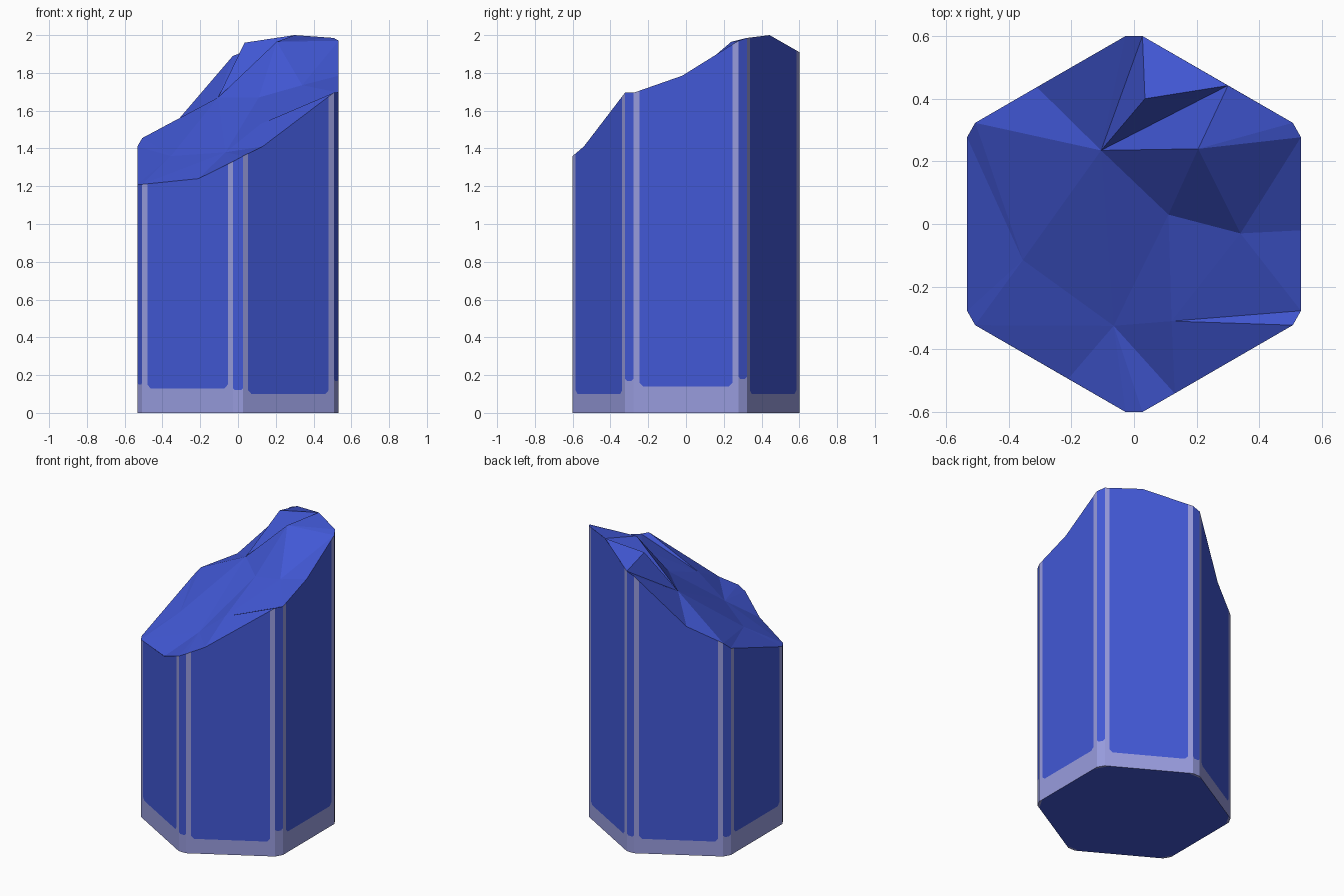
import bpy, bmesh
from mathutils import Vector

if "Cube" in bpy.data.objects:
    bpy.data.objects.remove(bpy.data.objects["Cube"])


def material(name, rgb):
    m = bpy.data.materials.new(name)
    m.diffuse_color = (*rgb, 1)
    m.use_nodes = True
    m.node_tree.nodes["Principled BSDF"].inputs["Base Color"].default_value = m.diffuse_color
    return m


# Rim of the hexagonal column, counter-clockwise (lower case), and peaks of the broken top (upper case)
points = {
    'a': (-.027, -.6, 1.33), 'b': (.027, -.6, 1.36), 'c': (.13, -.541, 1.41),
    'd': (.507, -.323, 1.695), 'e': (.533, -.277, 1.695), 'f': (.533, -.02, 1.785),
    'g': (.533, .277, 1.97), 'h': (.507, .323, 1.985), 'i': (.30, .442, 2.0),
    'j': (.027, .6, 1.91), 'k': (-.027, .6, 1.89), 'l': (-.31, .437, 1.56),
    'm': (-.507, .323, 1.455), 'n': (-.533, .277, 1.41), 'o': (-.533, -.277, 1.21),
    'p': (-.507, -.323, 1.21), 'q': (-.21, -.494, 1.24),
    'A': (-.105, .235, 1.67), 'B': (.035, .4, 1.96), 'C': (.205, .24, 1.965),
    'D': (.11, .03, 1.67), 'E': (.34, -.03, 1.735), 'F': (.12, -.31, 1.53),
    'G': (-.065, -.325, 1.38), 'H': (-.355, -.115, 1.36)}
P = {k: Vector(v) for k, v in points.items()}
BLUE, GREY = 0, 1
bm = bmesh.new()


def face(pts, mat):
    f = bm.faces.new([bm.verts.new(p) for p in pts])
    f.material_index = mat
    f.normal_update()
    return f


# Broken top facets
for tri in ("Gqa Gab Gbc GcF Fcd Fde FeE Eef Efg EgC Cgh Chi ACi AiB Bij ABj Ajk Akl "
            "Alm AmH Hmn Hno Hop HpG Gpq AHG AGD DGF DFE DEC ADC").split():
    f = face([P[c] for c in tri], BLUE)
    if f.normal.z < 0:
        f.normal_flip()

# Sides: blue panel framed by grey edge strips and a grey foot band
sides = {'ab': .12, 'bcd': .10, 'de': .17, 'efg': .14, 'gh': .18, 'hij': .10,
         'jk': .11, 'klm': .10, 'mn': .13, 'no': .14, 'op': .15, 'pqa': .13}
for chain, band in sides.items():
    p, q = P[chain[0]], P[chain[-1]]
    length = (q - p).xy.length
    wide = length > .1
    s = .031 if wide else 0.0
    r = .02 if wide else .012

    def at(d, z):
        v = p.lerp(q, d / length)
        return Vector((v.x, v.y, z))

    tops = [((P[c] - p).xy.length, P[c].z) for c in chain]

    def top_at(d):
        for (d0, z0), (d1, z1) in zip(tops, tops[1:]):
            if d <= d1 + 1e-6:
                return at(d, z0 + (z1 - z0) * (d - d0) / (d1 - d0))
        return at(d, tops[-1][1])

    e = length - s
    middle = [at(d, z) for d, z in tops[1:-1]]
    lower = [at(s, band + r), at(s + r, band), at(e - r, band), at(e, band + r)]
    face(lower + [top_at(e)] + middle[::-1] + [top_at(s)], BLUE)
    face([at(s, 0), at(e, 0)] + lower[::-1], GREY)
    if wide:
        face([at(0, 0), at(s, 0), top_at(s), top_at(0)], GREY)
        face([at(e, 0), at(length, 0), top_at(length), top_at(e)], GREY)

# Underside: blue with small grey corners
under = []
for chain in sides:
    p, q = P[chain[0]].copy(), P[chain[-1]].copy()
    p.z = q.z = 0
    step = (q - p).normalized() * .03
    if (q - p).length > .1:
        under += [p + step, q - step]
    else:
        before, after = P[chain[0]], P[chain[-1]]
        keys = list(sides)
        n = keys.index(chain)
        prev, nxt = P[keys[n - 1][0]], P[keys[(n + 1) % 12][-1]]
        a = p + Vector((prev.x - p.x, prev.y - p.y, 0)).normalized() * .03
        b = q + Vector((nxt.x - q.x, nxt.y - q.y, 0)).normalized() * .03
        face([a, b, q, p], GREY)
face(under[::-1], BLUE)
for f in bm.faces:
    f.normal_update()
    if max(v.co.z for v in f.verts) < 1e-6 and f.normal.z > 0:
        f.normal_flip()

bmesh.ops.remove_doubles(bm, verts=bm.verts, dist=1e-5)
mesh = bpy.data.meshes.new("crystal_column")
bm.to_mesh(mesh)
bm.free()
mesh.materials.append(material("crystal blue", (.054, .098, .67)))
mesh.materials.append(material("pale grey blue", (.314, .333, .73)))
bpy.context.collection.objects.link(bpy.data.objects.new("crystal_column", mesh))
